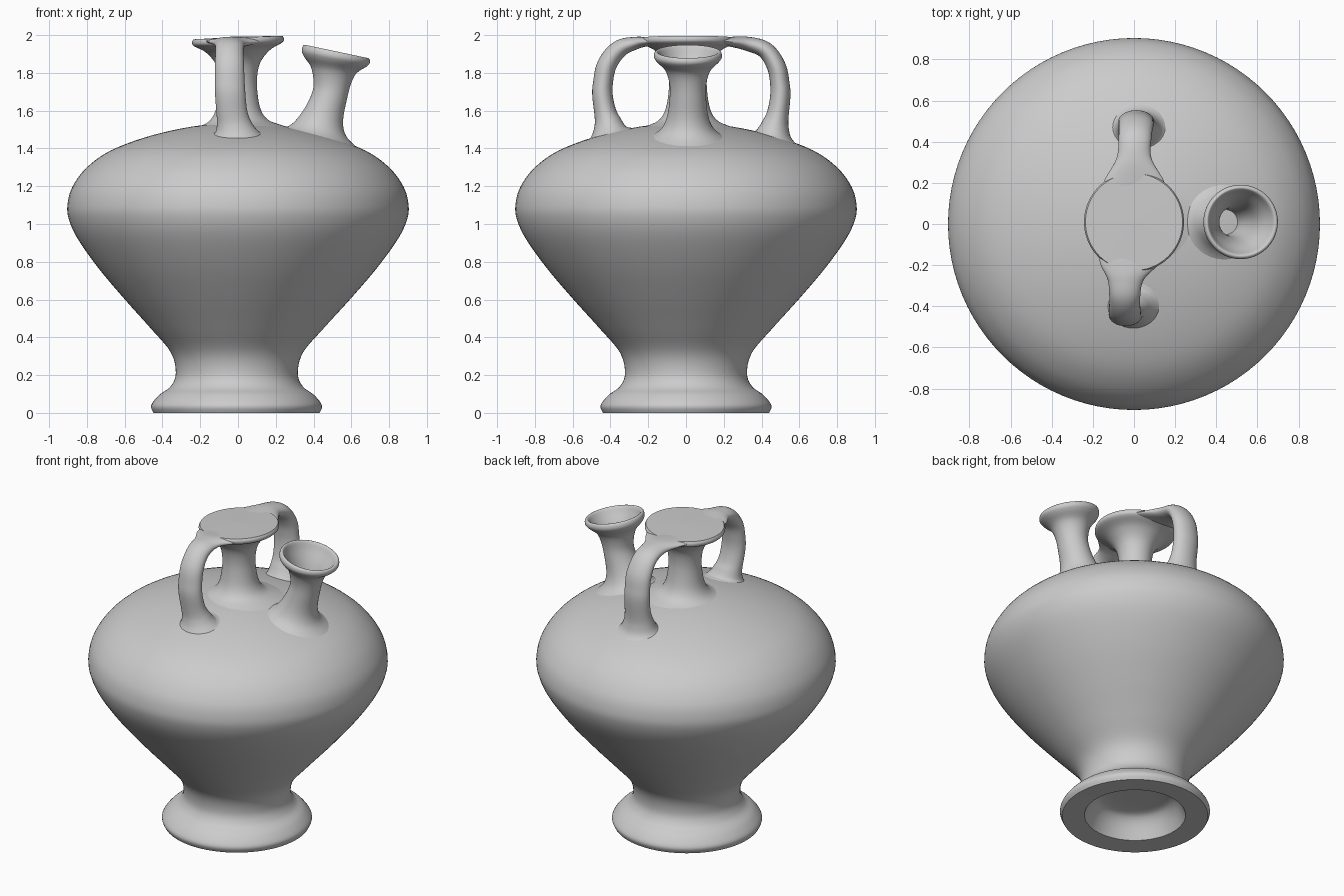
import bpy, bmesh
from math import sin, cos, pi, radians
from mathutils import Vector

cube = bpy.data.objects.get("Cube")
if cube:
    bpy.data.objects.remove(cube, do_unlink=True)

clay = bpy.data.materials.new("grey clay")
clay.use_nodes = True
clay.diffuse_color = (0.6, 0.6, 0.6, 1)
clay.node_tree.nodes["Principled BSDF"].inputs["Base Color"].default_value = (0.6, 0.6, 0.6, 1)


def smooth_path(points, steps=5):
    """Catmull-Rom curve through the points; a doubled point makes a corner."""
    pts = [Vector(p) for p in points]
    padded = [pts[0]] + pts + [pts[-1]]
    out = []
    for a, b, c, d in zip(padded, padded[1:], padded[2:], padded[3:]):
        if (c - b).length < 1e-6:
            continue
        for i in range(steps):
            t = i / steps
            out.append(0.5 * (2 * b + (c - a) * t + (2 * a - 5 * b + 4 * c - d) * t ** 2
                              + (3 * b - a - 3 * c + d) * t ** 3))
    return out + [pts[-1]]


def loft(name, rings, sharp=40):
    """Skin a list of closed rings and cap both ends."""
    bm = bmesh.new()
    rows = [[bm.verts.new(p) for p in ring] for ring in rings]
    n = len(rows[0])
    for low, high in zip(rows, rows[1:]):
        for i in range(n):
            j = (i + 1) % n
            bm.faces.new((low[i], low[j], high[j], high[i]))
    bm.faces.new(rows[0][::-1])
    bm.faces.new(rows[-1])
    bmesh.ops.remove_doubles(bm, verts=bm.verts, dist=1e-5)
    bmesh.ops.recalc_face_normals(bm, faces=bm.faces)
    mesh = bpy.data.meshes.new(name)
    bm.to_mesh(mesh)
    bm.free()
    mesh.materials.append(clay)
    obj = bpy.data.objects.new(name, mesh)
    bpy.context.collection.objects.link(obj)
    bpy.ops.object.select_all(action='DESELECT')
    obj.select_set(True)
    bpy.context.view_layer.objects.active = obj
    bpy.ops.object.shade_smooth_by_angle(angle=radians(sharp))


def lathe(name, profile, bend, sides=96):
    """Turn a (radius, height) profile round the z axis, then bend it."""
    rings = [[bend(Vector((max(r, 0.001) * cos(2 * pi * k / sides),
                           max(r, 0.001) * sin(2 * pi * k / sides), z)))
              for k in range(sides)] for r, z in smooth_path(profile)]
    loft(name, rings)


def settle(p):
    """Draw a flared base inward and lay it along the curve of the shoulder."""
    w = min(1, max(0, (1.74 - p.z) / .25))
    w = w * w * (3 - 2 * w)
    x, y = p.x * (1 - .1 * w), p.y * (1 - .1 * w)
    return Vector((x, y, p.z + .28 * w * (.185 - x * x - y * y)))


def strap(name, stations, sides=32):
    """Sweep an oval section along stations of (x, y, z, half width, half thickness)."""
    path = smooth_path(stations, 7)
    rings = []
    for i, s in enumerate(path):
        before, after = path[max(i - 1, 0)], path[min(i + 1, len(path) - 1)]
        along = Vector((0, after[1] - before[1], after[2] - before[2])).normalized()
        normal = Vector((0, -along.z, along.y))
        rings.append([settle(Vector(s[:3]) + Vector((s[3] * cos(2 * pi * k / sides), 0, 0))
                             + normal * s[4] * sin(2 * pi * k / sides)) for k in range(sides)])
    loft(name, rings)


# Body with spreading foot, set slightly off centre, and hollow underside
lathe("body", [
    (0, .15), (.18, .145), (.25, .11), (.305, .005), (.305, .005), (.44, .0), (.44, .0),
    (.452, .04), (.41, .095), (.35, .14), (.323, .21), (.35, .32), (.46, .45),
    (.6, .605), (.74, .77), (.85, .925), (.897, 1.03), (.902, 1.11), (.875, 1.2), (.8, 1.3),
    (.67, 1.391), (.45, 1.471), (.2, 1.522), (0, 1.53)],
    lambda p: Vector((p.x - .008 * max(0, 1 - p.z), p.y, p.z)))

# Closed central neck topped by a flat disc, tipped slightly
lathe("false_neck_and_disc", [
    (.3, 1.492), (.22, 1.518), (.16, 1.545), (.125, 1.59), (.107, 1.66), (.1, 1.76),
    (.118, 1.85), (.17, 1.915), (.232, 1.95), (.243, 1.97), (.236, 1.987), (.236, 1.987),
    (0, 1.991)],
    lambda p: Vector((p.x, p.y + .01, p.z + .04 * p.x)))


# Open pouring spout, leaning outward towards the rim
def lean(p):
    t = max(0, (p.z - 1.4) / .5)
    return settle(Vector((p.x + .478 + .042 * t * t, p.y + .01, p.z - .2 * p.x * t * t)))


lathe("spout", [
    (.23, 1.462), (.18, 1.487), (.145, 1.52), (.118, 1.575), (.101, 1.65), (.096, 1.73),
    (.118, 1.81), (.165, 1.86), (.18, 1.885), (.176, 1.908), (.16, 1.91), (.14, 1.87),
    (.105, 1.8), (.08, 1.72), (.068, 1.64), (.066, 1.56), (.066, 1.56), (0, 1.56)], lean)

# Two strap handles from the shoulder up to the disc
strap("front_handle", [
    (0, -.452, 1.462, .16, .14), (-.005, -.454, 1.485, .128, .105), (-.02, -.455, 1.53, .103, .08),
    (-.035, -.455, 1.6, .087, .061), (-.043, -.443, 1.72, .08, .053), (-.045, -.42, 1.84, .077, .052),
    (-.045, -.355, 1.925, .075, .047), (-.04, -.27, 1.957, .088, .034),
    (-.02, -.19, 1.966, .145, .022), (0, -.1, 1.966, .17, .014)])
strap("back_handle", [
    (.03, .52, 1.462, .16, .14), (.025, .52, 1.485, .132, .105), (.02, .52, 1.53, .11, .08),
    (.015, .517, 1.6, .093, .06), (.01, .5, 1.72, .086, .052), (.01, .48, 1.83, .085, .05),
    (.005, .42, 1.92, .08, .045), (0, .32, 1.955, .085, .037),
    (0, .21, 1.966, .145, .023), (0, .12, 1.966, .17, .014)])
